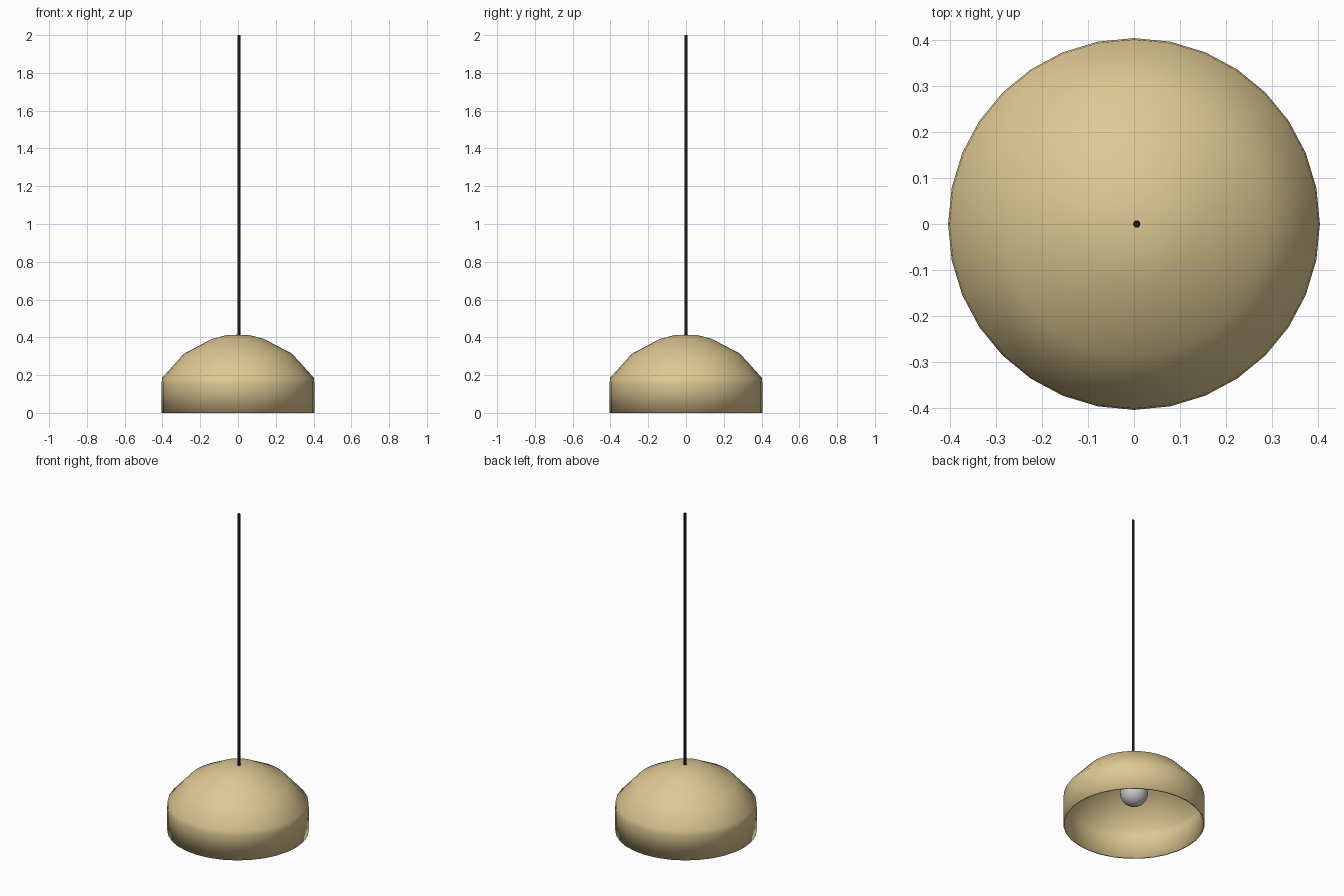
import bpy, bmesh, math

if "Cube" in bpy.data.objects:
    bpy.data.objects.remove(bpy.data.objects["Cube"])


def material(name, color):
    m = bpy.data.materials.new(name)
    m.diffuse_color = color
    m.use_nodes = True
    m.node_tree.nodes["Principled BSDF"].inputs["Base Color"].default_value = m.diffuse_color
    return m


def lathe(name, profile, sides, x=0.0, mat=None):
    """Revolve (radius, z) points around z; radius 0 makes a pole."""
    bm = bmesh.new()
    rings = []
    for r, z in profile:
        if r == 0:
            rings.append([bm.verts.new((x, 0, z))] * sides)
        else:
            rings.append([bm.verts.new((x + r * math.cos(2 * math.pi * i / sides),
                                        r * math.sin(2 * math.pi * i / sides), z))
                          for i in range(sides)])
    for a, b in zip(rings, rings[1:]):
        for i in range(sides):
            j = (i + 1) % sides
            corners = list(dict.fromkeys((a[i], a[j], b[j], b[i])))
            if len(corners) > 2:  # nothing to fill between two poles
                bm.faces.new(corners)
    bmesh.ops.remove_doubles(bm, verts=bm.verts, dist=1e-5)
    bmesh.ops.recalc_face_normals(bm, faces=bm.faces)
    for f in bm.faces:
        f.smooth = True
    mesh = bpy.data.meshes.new(name)
    bm.to_mesh(mesh)
    bm.free()
    ob = bpy.data.objects.new(name, mesh)
    bpy.context.collection.objects.link(ob)
    if mat:
        mesh.materials.append(mat)
    return ob


brass = material("brass", (0.73, 0.58, 0.29, 1))
black = material("black", (0.01, 0.01, 0.01, 1))

# Dome shade: thin closed shell, outer wall up and inner wall back down
outer = [(0.405, 0), (0.405, 0.15), (0.402, 0.185), (0.287, 0.313),
         (0.137, 0.392), (0.06, 0.412), (0, 0.414)]
inner = [(0, 0.404), (0.058, 0.402), (0.132, 0.383), (0.281, 0.305),
         (0.393, 0.181), (0.396, 0.15), (0.396, 0)]
lathe("shade", outer + inner + outer[:1], 32, mat=brass)

# Bulb: round globe tapering to a neck under the dome
cz, r = 0.2, 0.08
globe = [(0, cz - r)] + [(r * math.sin(t), cz - r * math.cos(t))
                         for t in (math.radians(15 * k) for k in range(1, 9))]
bulb = lathe("bulb", globe + [(0.045, 0.275), (0.036, 0.31), (0.036, 0.405), (0, 0.405)], 24)

# Hanging cord
cord = lathe("cord", [(0, 0.40), (0.008, 0.40), (0.008, 2), (0, 2)], 12, x=0.006, mat=black)

# Smooth shading with sharp ends on the bulb and cord
for ob in (cord, bulb):
    bpy.ops.object.select_all(action="DESELECT")
    ob.select_set(True)
    bpy.context.view_layer.objects.active = ob
    bpy.ops.object.shade_smooth_by_angle(angle=math.radians(40))
